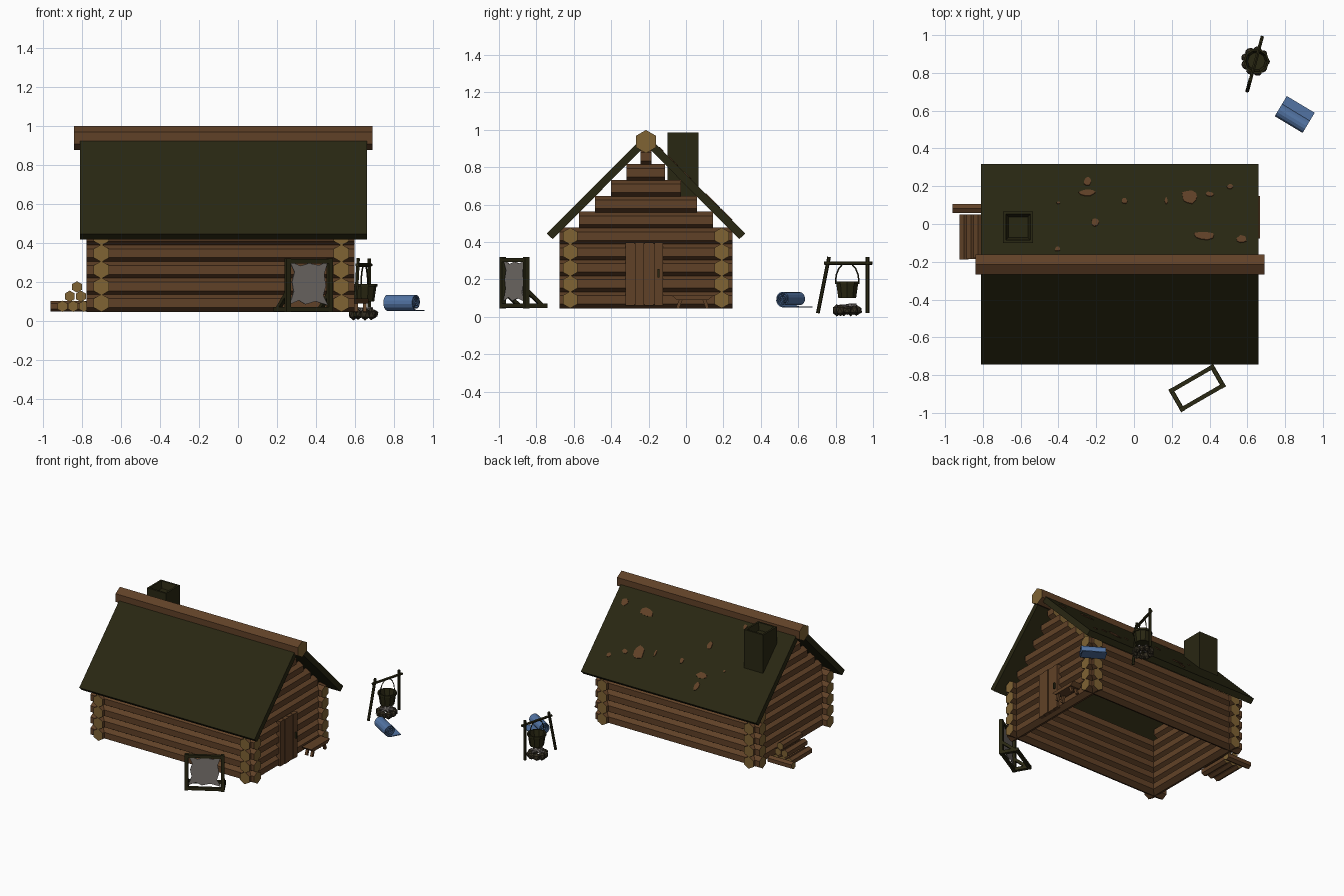
import bpy, bmesh, math, random
from mathutils import Vector, Matrix

if "Cube" in bpy.data.objects:
    bpy.data.objects.remove(bpy.data.objects["Cube"])
random.seed(4)

def mat(name, r, g, b):
    m = bpy.data.materials.new(name)
    m.diffuse_color = (r, g, b, 1)
    m.use_nodes = True
    m.node_tree.nodes["Principled BSDF"].inputs["Base Color"].default_value = m.diffuse_color
    return m

BROWN = mat("log_brown", 0.118, 0.053, 0.020)
TAN = mat("cut_wood_tan", 0.215, 0.125, 0.034)
OLIVE = mat("dark_olive", 0.022, 0.020, 0.006)
BLUE = mat("blanket_blue", 0.085, 0.175, 0.37)
GREY = mat("hide_grey", 0.20, 0.18, 0.165)
STONE = mat("dark_stone", 0.034, 0.027, 0.015)

def finish(name, bm, *mats, xf=None):
    bmesh.ops.recalc_face_normals(bm, faces=bm.faces)
    if xf:
        bm.transform(xf)
    me = bpy.data.meshes.new(name)
    bm.to_mesh(me)
    bm.free()
    for m in mats:
        me.materials.append(m)
    ob = bpy.data.objects.new(name, me)
    bpy.context.collection.objects.link(ob)
    return ob

def beam(bm, a, b, r, n=6, cap=0, turn=0.0, r2=None):
    """n-sided rod from a to b, one corner pointing up; caps get material index cap"""
    a, b = Vector(a), Vector(b)
    d = (b - a).normalized()
    ref = Vector((0, 0, 1)) if abs(d.z) < 0.8 else Vector((0, 1, 0))
    s = d.cross(ref).normalized()
    u = s.cross(d)
    rings = []
    for c, rad in ((a, r), (b, r if r2 is None else r2)):
        ang = [turn + 2 * math.pi * i / n for i in range(n)]
        rings.append([bm.verts.new(c + rad * (math.cos(t) * u + math.sin(t) * s)) for t in ang])
    for i in range(n):
        j = (i + 1) % n
        bm.faces.new((rings[0][i], rings[0][j], rings[1][j], rings[1][i]))
    for ring in rings:
        bm.faces.new(ring).material_index = cap

def bar(bm, a, b, w):
    beam(bm, a, b, w * 0.7071, 4, turn=math.pi / 4)

def box(bm, lo, hi):
    lo, hi = Vector(lo), Vector(hi)
    m = Matrix.Translation((lo + hi) / 2) @ Matrix.Diagonal((*(hi - lo), 1))
    return bmesh.ops.create_cube(bm, size=1, matrix=m)["verts"]

def extrude(bm, pts, vec):
    f = bm.faces.new([bm.verts.new(p) for p in pts])
    g = bmesh.ops.extrude_face_region(bm, geom=[f])["geom"]
    bmesh.ops.translate(bm, vec=vec, verts=[v for v in g if isinstance(v, bmesh.types.BMVert)])

# log walls
YC, R, STEP, Z0 = -0.214, 0.0455, 0.085, 0.0915
for name, y in (("front_wall", YC - 0.405), ("back_wall", YC + 0.405)):
    bm = bmesh.new()
    for k in range(5):
        z = Z0 + k * STEP
        beam(bm, (-0.777, y, z), (0.597, y, z), R, cap=1)
    finish(name, bm, BROWN, TAN)
for name, x in (("left_gable_wall", -0.70), ("right_gable_wall", 0.53)):
    bm = bmesh.new()
    for k in range(10):
        z = Z0 + k * STEP
        h = 0.463 if k < 5 else max(0.03, 0.917 - z - STEP / 2)
        beam(bm, (x, YC - h, z), (x, YC + h, z), R, cap=1)
    finish(name, bm, BROWN, TAN)

# roof and ridge log
bm = bmesh.new()
prof = [(-0.531, 0.445), (0, 0.976), (0.531, 0.445), (0.499, 0.416), (0, 0.917), (-0.499, 0.416)]
extrude(bm, [(-0.81, YC + y, z) for y, z in prof], (1.47, 0, 0))
finish("roof", bm, OLIVE)
bm = bmesh.new()
beam(bm, (-0.84, YC, 0.937), (0.69, YC, 0.937), 0.062, cap=1)
finish("ridge_log", bm, BROWN, TAN)

# bare patches on the back slope: x, y, half width, half height
bm = bmesh.new()
for x, y, w, h in ((-0.245, 0.225, .022, .024), (-0.245, 0.165, .045, .018), (-0.205, 0.005, .022, .02),
                   (-0.05, 0.12, .016, .014), (-0.405, -0.135, .015, .014), (0.295, 0.14, .045, .038),
                   (0.37, -0.065, .06, .022), (0.57, -0.08, .028, .02), (0.51, 0.195, .018, .012),
                   (0.40, 0.155, .026, .012), (0.17, 0.12, .01, .018), (-0.4, 0.11, .01, .006)):
    pts = []
    for i in range(10):
        t, k = i * math.pi / 5, random.uniform(0.75, 1.1)
        py = y + h * k * math.sin(t)
        pts.append((x + w * k * math.cos(t), py, 0.974 - abs(py - YC)))
    extrude(bm, pts, (0, 0.004, 0.004))
finish("roof_patches", bm, BROWN)

# chimney with sunken top
bm = bmesh.new()
box(bm, (-0.693, -0.10, 0.64), (-0.534, 0.066, 0.987))
bm.normal_update()
top = max(bm.faces, key=lambda f: f.calc_center_median().z)
bmesh.ops.inset_region(bm, faces=[top], thickness=0.02)
bmesh.ops.inset_region(bm, faces=[top], thickness=0.02, depth=-0.05)
finish("chimney", bm, OLIVE)

# plank door and handle
bm = bmesh.new()
for i in range(4):
    y = -0.324 + i * 0.0515
    box(bm, (0.55, y, 0.06), (0.582 + 0.004 * (i % 2), y + 0.0475, 0.398))
box(bm, (0.545, -0.32, 0.065), (0.575, -0.125, 0.392))
finish("door", bm, BROWN)
bm = bmesh.new()
box(bm, (0.58, -0.152, 0.21), (0.598, -0.142, 0.255))
finish("door_handle", bm, OLIVE)

# bench beside the door
bm = bmesh.new()
extrude(bm, [(0.588, -0.077, 0.115), (0.588, 0.147, 0.115), (0.588, 0.118, 0.09), (0.588, -0.048, 0.09)],
        (0.08, 0, 0))
for x in (0.606, 0.65):
    for y, s in ((-0.025, -1), (0.095, 1)):
        bar(bm, (x, y, 0.1), (x, y + s * 0.02, 0.046), 0.018)
finish("bench", bm, BROWN)

# wood pile on the left
bm = bmesh.new()
for x, z in ((-0.90, .075), (-0.845, .075), (-0.79, .075), (-0.862, .126), (-0.805, .126), (-0.825, .174)):
    beam(bm, (x, -0.19 + random.uniform(0, .01), z), (x, 0.05, z), 0.029, cap=1)
beam(bm, (-0.96, 0.082, 0.075), (-0.76, 0.082, 0.075), 0.028, cap=1)
finish("wood_pile", bm, BROWN, TAN)

# hide drying rack, built straight and then turned
RACK = Matrix.Translation((0.3625, -0.9175, 0)) @ Matrix.Rotation(math.radians(30), 4, 'Z')
bm = bmesh.new()
for x in (-0.125, 0.125):
    bar(bm, (x, 0, 0.046), (x, 0, 0.32), 0.025)
    bar(bm, (x, -0.012, 0.059), (x, 0.125, 0.059), 0.024)
    bar(bm, (x, 0, 0.145), (x, 0.105, 0.055), 0.02)
for y, z in ((0, 0.305), (0, 0.06), (0.113, 0.059)):
    bar(bm, (-0.136, y, z), (0.136, y, z), 0.022)
finish("rack_frame", bm, OLIVE, xf=RACK)
bm = bmesh.new()
hide = [(-.113, .305), (-.05, .282), (0, .295), (.06, .285), (.113, .305), (.09, .24), (.1, .18), (.085, .13),
        (.113, .08), (.04, .1), (-.02, .085), (-.06, .105), (-.113, .085), (-.09, .15), (-.1, .2), (-.085, .25)]
extrude(bm, [(x, -0.003, z) for x, z in hide], (0, 0.006, 0))
finish("stretched_hide", bm, GREY, xf=RACK)

# rolled blanket: spiral sheet with a loose flap
ROLL = Matrix.Translation((0.84, 0.562, 0.095)) @ Matrix.Rotation(math.radians(-31), 4, 'Z')
path = [(0.083, -0.042), (0.04, -0.042)]
for i in range(43):
    t = -math.pi / 2 - i * math.pi / 7
    rad = 0.042 - 0.0009 * i
    path.append((rad * math.cos(t), rad * math.sin(t)))
bm = bmesh.new()
cols = [[bm.verts.new((x, y, z)) for x in (-0.086, 0.086)] for y, z in path]
for p, q in zip(cols, cols[1:]):
    bm.faces.new((p[0], q[0], q[1], p[1]))
ob = finish("blanket_roll", bm, BLUE, xf=ROLL)
mod = ob.modifiers.new("thickness", 'SOLIDIFY')
mod.thickness, mod.offset = 0.006, 0

# cooking stand
bm = bmesh.new()
beam(bm, (0.672, 0.97, 0.02), (0.672, 0.97, 0.32), 0.010)
beam(bm, (0.600, 0.705, 0.02), (0.616, 0.765, 0.32), 0.010)
beam(bm, (0.610, 0.74, 0.287), (0.680, 0.995, 0.287), 0.010)
finish("cooking_stand", bm, OLIVE)

# hanging pot with open top, rim and handle
PX, PY = 0.648, 0.862
bm = bmesh.new()
rings = [(0.05, 0.10), (0.061, 0.175), (0.068, 0.175), (0.068, 0.19), (0.058, 0.19), (0.046, 0.112)]
loops = [[bm.verts.new((PX + r * math.cos(i * math.pi / 5), PY + r * math.sin(i * math.pi / 5), z))
          for i in range(10)] for r, z in rings]
for a, b in zip(loops, loops[1:]):
    for i in range(10):
        bm.faces.new((a[i], a[(i + 1) % 10], b[(i + 1) % 10], b[i]))
bm.faces.new(loops[0])
bm.faces.new(loops[-1])
finish("cooking_pot", bm, OLIVE)
bm = bmesh.new()
arc = [(PX + 0.017 * math.cos(t), PY + 0.063 * math.cos(t), 0.185 + 0.105 * math.sin(t))
       for t in [math.pi * i / 8 for i in range(9)]]
for a, b in zip(arc, arc[1:]):
    beam(bm, a, b, 0.004, 4)
finish("pot_handle", bm, OLIVE)

# fire ring stones and ash
bm = bmesh.new()
for i in range(9):
    t = i * 2 * math.pi / 9
    m = (Matrix.Translation((0.642 + 0.054 * math.cos(t), PY + 0.056 * math.sin(t), 0.035))
         @ Matrix.Rotation(random.uniform(0, 3), 4, 'Z')
         @ Matrix.Diagonal((random.uniform(.024, .03), .024, random.uniform(.024, .034), 1)))
    bmesh.ops.create_icosphere(bm, subdivisions=1, radius=1, matrix=m)
finish("fire_stones", bm, STONE)
bm = bmesh.new()
for t in (0.3, 1.4, 2.5):
    v = Vector((math.cos(t), math.sin(t), 0)) * 0.05
    c = Vector((0.642, PY, 0.055))
    beam(bm, c - v, c + v + Vector((0, 0, 0.008)), 0.009)
finish("burnt_sticks", bm, GREY)
